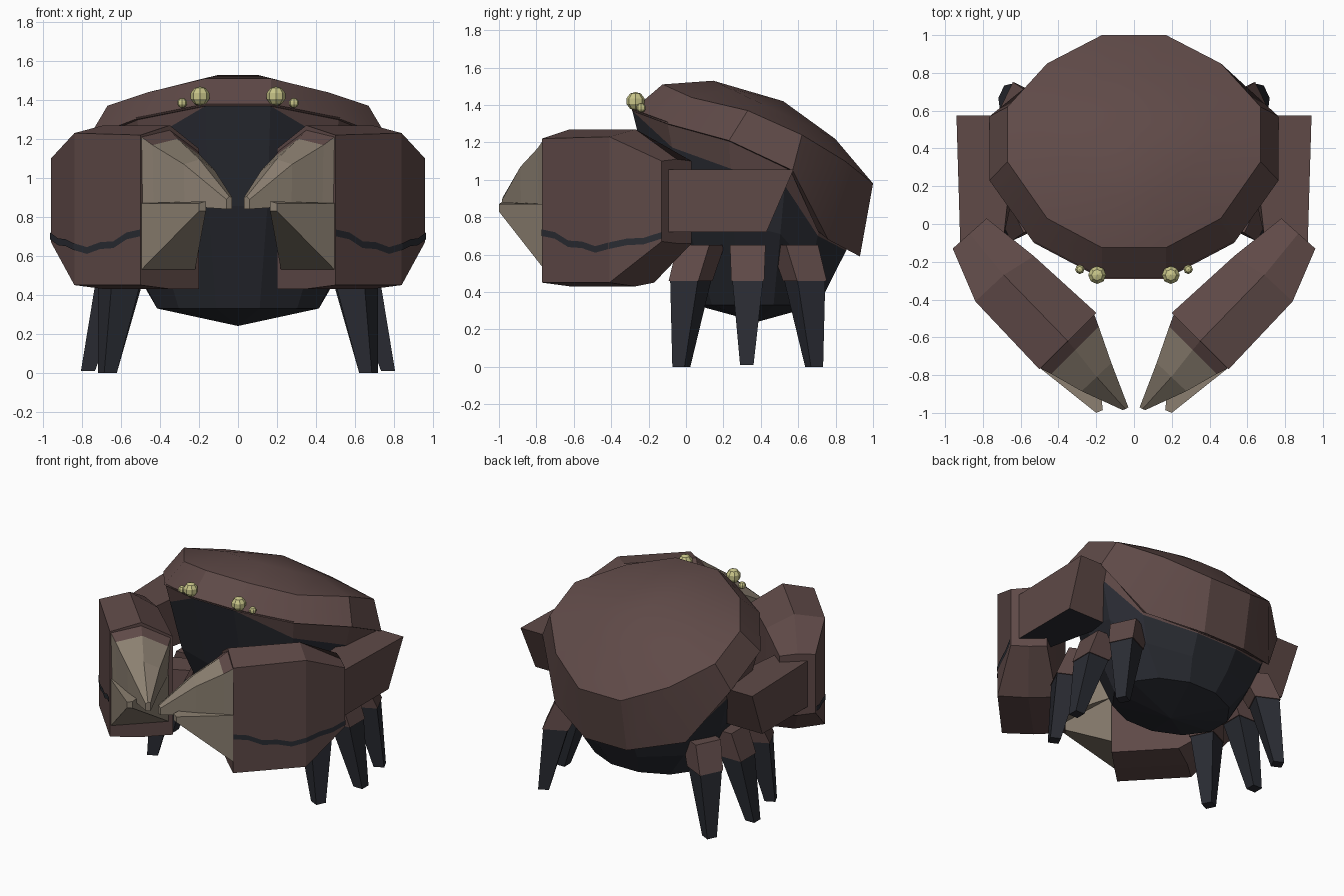
import bpy, bmesh, math
from mathutils import Vector as V

if "Cube" in bpy.data.objects:
    bpy.data.objects.remove(bpy.data.objects["Cube"])


def mat(name, col):
    m = bpy.data.materials.new(name)
    m.diffuse_color = (*col, 1)
    m.use_nodes = True
    m.node_tree.nodes["Principled BSDF"].inputs["Base Color"].default_value = m.diffuse_color
    return m


BROWN = mat("shell brown", (0.115, 0.068, 0.064))
DARK = mat("charcoal", (0.023, 0.025, 0.033))
BEIGE = mat("claw beige", (0.26, 0.215, 0.165))
YELLOW = mat("eye yellow", (0.58, 0.56, 0.25))


def make(name, bm, mats, mirror=False):
    bmesh.ops.recalc_face_normals(bm, faces=bm.faces)
    me = bpy.data.meshes.new(name)
    bm.to_mesh(me)
    bm.free()
    for m in mats:
        me.materials.append(m)
    ob = bpy.data.objects.new(name, me)
    bpy.context.collection.objects.link(ob)
    if mirror:
        ob.modifiers.new("mirror", "MIRROR").use_mirror_merge = False
    return ob


def loft(name, rings, mats, rule=lambda i, j: 0, start=None, end=None, mirror=False):
    """Skin closed rings; the ends are flat caps or fans to a point."""
    bm = bmesh.new()
    vs = [[bm.verts.new(p) for p in r] for r in rings]
    n = len(rings[0])
    for i in range(len(vs) - 1):
        for j in range(n):
            k = (j + 1) % n
            f = bm.faces.new((vs[i][j], vs[i][k], vs[i + 1][k], vs[i + 1][j]))
            f.material_index = rule(i, j)
    for ring, tip, i in ((vs[0], start, 0), (vs[-1], end, len(vs) - 2)):
        if tip is None:
            bm.faces.new(ring).material_index = rule(i, -1)
        else:
            c = bm.verts.new(tip)
            for j in range(n):
                bm.faces.new((ring[j], ring[(j + 1) % n], c)).material_index = rule(i, j)
    return make(name, bm, mats, mirror)


def both(half):
    return [V(p) for p in half] + [V((-x, y, z)) for x, y, z in reversed(half)]


# Tilted twelve-sided shell: rim, shoulder ring, shallow dome
rim = both([(.17, -.29, 1.37), (.53, -.1, 1.3), (.765, .23, 1.21),
            (.765, .57, 1.05), (.53, .76, .68), (.17, .93, .59)])
shoulder = both([(.17, -.125, 1.51), (.46, .03, 1.44), (.67, .33, 1.37),
                 (.67, .62, 1.24), (.46, .85, 1.1), (.17, 1.0, .98)])
crown = V((0, .52, 1.42))
inner = [crown.lerp(p, .58) for p in shoulder]
for p in inner:
    p.z = 1.518 - .31 * (p.y - .17) / .65
shell = loft("shell", [rim, shoulder, inner], [BROWN], start=(0, .38, 1.0), end=crown)
bpy.context.view_layer.objects.active = shell
shell.select_set(True)
bpy.ops.object.shade_smooth_by_angle(angle=math.radians(25))
shell.select_set(False)

# Dark bowl body with a brown band below the rim
band = [.01, .14, .18, .16, .05, .03]
band += band[::-1]
top, edge, mid, low = [], [], [], []
for k, p in enumerate(rim):
    a = math.radians(-75 + 30 * k)
    q = V((.43 * math.cos(a), .38 + .34 * math.sin(a), .33))
    back = p.y > .3
    t = V((p.x * .98, .3 + (p.y - .3) * .89 if back else p.y, p.z + (.04 if back else .01)))
    m = t.lerp(q, .5)
    m.x *= 1.09
    m.y = .38 + (m.y - .38) * (1.0 if back else 1.08)
    top.append(t)
    edge.append(t.lerp(m, band[k] * 2))
    mid.append(m)
    low.append(q)
loft("body", [top, edge, mid, low], [BROWN, DARK], lambda i, j: min(i, 1),
     start=(0, .38, 1.0), end=(0, .38, .24))

# Eyes: a large and a small faceted bead on each side
for name, loc, r in (("large_eye", (.195, -.27, 1.42), .05), ("small_eye", (.287, -.24, 1.385), .026)):
    bm = bmesh.new()
    bmesh.ops.create_uvsphere(bm, u_segments=8, v_segments=5, radius=r)
    bmesh.ops.translate(bm, verts=bm.verts, vec=loc)
    make(name, bm, [YELLOW], True)

# Upper arms: slanted blocks at the sides, dark on the underside
loft("upper_arm",
     [[(.69, -.07, .72), (.92, -.1, .72), (.92, -.1, 1.055), (.69, -.07, 1.055)],
      [(.58, .43, .72), (.92, .43, .72), (.94, .575, 1.055), (.62, .575, 1.055)]],
     [BROWN, DARK], lambda i, j: 1 if j == 0 else 0, mirror=True)


# Claw palms: six-sided sections from the front mouth to the wrist
def section(o, m, i, zo, zm, zi):
    return [(*o, zo[0]), (*o, zo[1]), (*m, zm[1]), (*i, zi[1]), (*i, zi[0]), (*m, zm[0])]


o1, m1, i1 = (.5, -.77), (.35, -.62), (.2, -.47)
o2, o3 = (.84, -.41), (.96, -.13)
loft("claw_palm",
     [section(o1, m1, i1, (.45, 1.22), (.43, 1.27), (.43, 1.15)),
      section(o2, (.69, -.27), (.53, -.17), (.45, 1.23), (.43, 1.27), (.45, 1.16)),
      section(o3, (.87, -.05), (.78, .03), (.67, 1.1), (.66, 1.11), (.66, 1.1))],
     [BROWN], mirror=True)

# Wavy dark stripe on the outer claw walls
bm = bmesh.new()
for a, b, zs in ((o1, o2, (.7, .685, .64, .635, .61, .63)), (o2, o3, (.63, .65, .655, .685))):
    d = (V(b) - V(a)).normalized()
    off = V((d.y, -d.x)) * .005
    rows = []
    for k, z in enumerate(zs):
        p = V(a).lerp(V(b), k / (len(zs) - 1)) + off
        rows.append((bm.verts.new((p.x, p.y, z)), bm.verts.new((p.x, p.y, z + .035))))
    for r, s in zip(rows, rows[1:]):
        bm.faces.new((r[0], s[0], s[1], r[1]))
make("claw_stripe", bm, [DARK], True)

# Upper pincer finger: brown fringe at the root, beige to the tip
root = [V(p) for p in ((.49, -.76, .87), (.495, -.765, 1.21), (.35, -.62, 1.245), (.21, -.48, 1.14), (.22, -.5, .87))]
tip = [V(p) for p in ((.06, -.985, .84), (.06, -.985, .89), (.045, -.98, .905), (.03, -.97, .9), (.03, -.97, .84))]
fringe = [p.lerp(q, .13) for p, q in zip(root, tip)]
knuckle = [p.lerp(q, .5) + V((0, -.01, .02 if 0 < k < 4 else 0)) for k, (p, q) in enumerate(zip(root, tip))]
loft("upper_pincer", [root, fringe, knuckle, tip], [BROWN, BEIGE],
     lambda i, j: 0 if i == 0 and j in (1, 2) else 1, mirror=True)

# Lower pincer finger
loft("lower_pincer",
     [[(.495, -.765, .53), (.495, -.765, .87), (.22, -.49, .87), (.22, -.49, .53)],
      [(.2, -1.0, .83), (.2, -1.0, .87), (.165, -.985, .88), (.165, -.985, .83)]],
     [BEIGE], mirror=True)


# Legs: brown hip block over a tapered dark shin, fanned outwards
def square(c, h, yaw):
    return [(c[0] + h * (u * math.cos(yaw) - v * math.sin(yaw)),
             c[1] + h * (u * math.sin(yaw) + v * math.cos(yaw)), c[2])
            for u, v in ((-1, -1), (1, -1), (1, 1), (-1, 1))]


for name, yaw, foot, knee, hip in (
        ("front_leg", -.45, (.67, -.025, 0), (.61, .025, .46), (.54, .08, .65)),
        ("middle_leg", 0, (.77, .325, .01), (.65, .33, .46), (.57, .33, .65)),
        ("back_leg", .45, (.67, .685, 0), (.6, .635, .46), (.53, .58, .65))):
    loft(name, [square(foot, .036, yaw), square(knee, .082, yaw)], [DARK], mirror=True)
    loft(name + "_hip", [square(knee, .088, yaw), square(hip, .095, yaw)], [BROWN], mirror=True)
